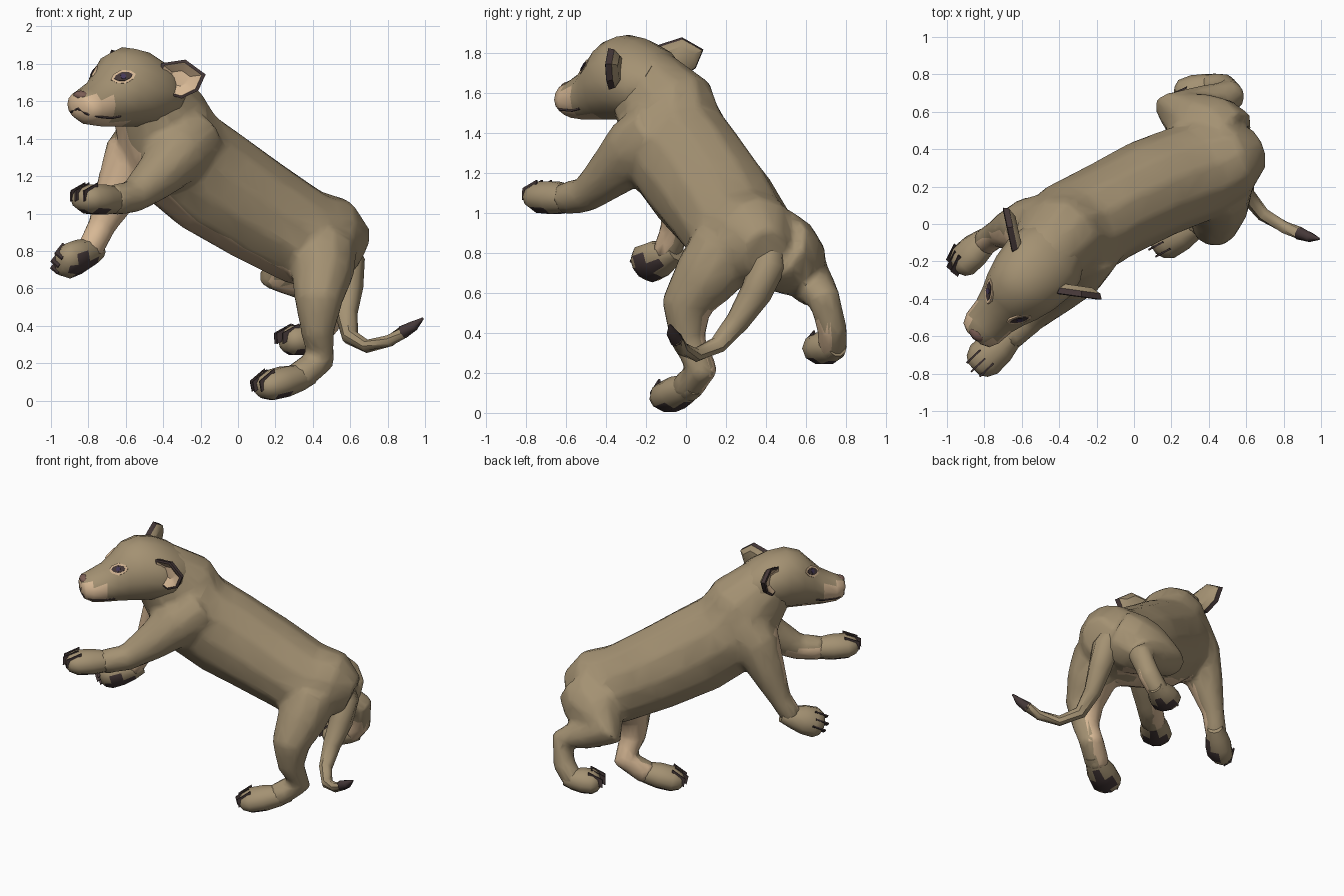
import bpy, bmesh, math
from mathutils import Vector as V, Matrix

if "Cube" in bpy.data.objects:
    bpy.data.objects.remove(bpy.data.objects["Cube"])

def mat(name, c):
    m = bpy.data.materials.new(name)
    m.diffuse_color = (*c, 1)
    m.use_nodes = True
    m.node_tree.nodes["Principled BSDF"].inputs["Base Color"].default_value = m.diffuse_color
    return m

FUR = mat("fur", (.37, .285, .17))
CREAM = mat("cream", (.68, .48, .30))
DARK = mat("dark", (.06, .04, .04))
NOSE = mat("nose", (.20, .11, .09))
IRIS = mat("iris", (.06, .04, .10))

def select(ob):
    bpy.ops.object.select_all(action='DESELECT')
    ob.select_set(True)
    bpy.context.view_layer.objects.active = ob

def finish(name, bm, mats, angle=45):
    bmesh.ops.recalc_face_normals(bm, faces=bm.faces)
    me = bpy.data.meshes.new(name)
    bm.to_mesh(me)
    bm.free()
    for m in mats:
        me.materials.append(m)
    ob = bpy.data.objects.new(name, me)
    bpy.context.collection.objects.link(ob)
    select(ob)
    bpy.ops.object.shade_smooth_by_angle(angle=math.radians(angle))
    return ob

def loft(bm, rings):
    vs = [[bm.verts.new(p) for p in r] for r in rings]
    n = len(vs[0])
    for a, b in zip(vs, vs[1:]):
        for i in range(n):
            bm.faces.new((a[i], a[(i + 1) % n], b[(i + 1) % n], b[i]))
    bm.faces.new(vs[0][::-1])
    bm.faces.new(vs[-1])

def tube(bm, secs, side=None, n=10):
    """Loft ellipses (x, y, z, half width, half height) along a path."""
    pts = [V(s[:3]) for s in secs]
    rings = []
    for i, s in enumerate(secs):
        a, b = pts[max(i - 1, 0)], pts[min(i + 1, len(pts) - 1)]
        t = (b - a).normalized()
        lat = V(side) - t * t.dot(V(side)) if side else V((0, 0, 1)).cross(t)
        lat.normalize()
        up = t.cross(lat)
        w, h = s[3], s[-1]
        rings.append([pts[i] + lat * w * math.cos(k * math.tau / n) + up * h * math.sin(k * math.tau / n)
                      for k in range(n)])
    loft(bm, rings)

# torso, neck and limbs fused into one skin
torso = [(.65, .40, .80, .12, .13), (.54, .36, .85, .22, .23), (.36, .29, .87, .27, .265),
         (.10, .19, 1.02, .275, .285), (-.15, .06, 1.18, .27, .305), (-.34, -.05, 1.33, .28, .30),
         (-.42, -.10, 1.51, .24, .275), (-.53, -.23, 1.68, .19, .19)]
legs = [
    [(-.22, -.12, 1.42, .17), (-.32, -.25, 1.32, .17), (-.43, -.37, 1.20, .13), (-.56, -.50, 1.09, .09), (-.68, -.61, 1.07, .085)],
    [(-.45, .0, 1.46, .16), (-.56, -.02, 1.30, .165), (-.65, -.03, 1.10, .12), (-.73, -.05, .93, .077), (-.80, -.10, .79, .075)],
    [(.45, .20, .82, .19), (.45, .10, .68, .17), (.43, .0, .53, .13), (.425, .01, .36, .09), (.44, .08, .22, .085), (.31, -.005, .115, .085)],
    [(.50, .43, .84, .2), (.42, .49, .79, .205), (.31, .54, .75, .18), (.21, .60, .69, .12), (.38, .63, .64, .115), (.52, .69, .57, .085), (.48, .73, .42, .077), (.39, .735, .31, .075)]]
bm = bmesh.new()
tube(bm, torso, n=12)
for leg in legs:
    tube(bm, leg, side=(-.3, .95, 0))
body = finish("body_and_legs", bm, [FUR, CREAM])
for kind, props in (('REMESH', dict(mode='VOXEL', voxel_size=.02)), ('SMOOTH', dict(iterations=8)),
                    ('DECIMATE', dict(ratio=.12))):
    m = body.modifiers.new(kind.lower(), kind)
    for k, v in props.items():
        setattr(m, k, v)
    bpy.ops.object.modifier_apply(modifier=m.name)
bpy.ops.object.shade_smooth_by_angle(angle=math.radians(50))
# pale belly, chest and inner legs
right, up, mid = V((-.42, .9, 0)).normalized(), V((.45, .21, .86)), V((.1, .19, 1.02))
for f in body.data.polygons:
    d = f.center - mid
    s = d.dot(right)
    inner = f.normal.dot(right) * (1 if s > 0 else -1) < -.35 and d.dot(up) < -.2 and f.center.z < 1.1
    belly = f.normal.dot(up) < -.85 and abs(s) < .2
    chest = f.center.x < -.5 and f.normal.y < -.25 and f.center.y > -.28 and .85 < f.center.z < 1.5
    f.material_index = int(inner or belly or chest)

# paws with dark pads and toe slits
def paw(name, a, b, roll=(0, 0, 1)):
    a, b = V(a), V(b)
    d = (b - a).normalized()
    lat = V(roll).cross(d).normalized()
    u = d.cross(lat)
    bm = bmesh.new()
    secs = [(*a.lerp(b, t), w, h) for t, w, h in
            ((-.15, .05, .05), (.12, .075, .072), (.45, .10, .085), (.78, .105, .082), (.95, .08, .06), (1.03, .045, .03))]
    tube(bm, secs, side=lat)
    bmesh.ops.recalc_face_normals(bm, faces=bm.faces)
    for f in bm.faces:
        c = (f.calc_center_median() - a).dot(d) / (b - a).length
        f.material_index = 1 if f.normal.dot(u) < -.85 and c > .25 else 0
    for off in (-.05, 0, .05):
        r = bmesh.ops.create_cube(bm, size=1)["verts"]
        c = a.lerp(b, .93 - 1.0 * abs(off)) + lat * off + u * .036
        for v in r:
            v.co = c + d * v.co.x * .10 + lat * v.co.y * .010 + u * (v.co.z * .058 - v.co.x * .045)
        for f in {f for v in r for f in v.link_faces}:
            f.material_index = 1
    finish(name, bm, [FUR, DARK])

paw("front_left_paw", (-.63, -.56, 1.07), (-.85, -.77, 1.08))
paw("front_right_paw", (-.77, -.07, .80), (-.95, -.23, .73), (-.1, .75, .6))
paw("hind_left_paw", (.36, .02, .13), (.11, -.12, .066), (-.15, -.1, 1))
paw("hind_right_paw", (.43, .745, .33), (.24, .655, .32))

# tail and its dark tip
def simple_tube(name, secs, m, n=8):
    bm = bmesh.new()
    tube(bm, secs, side=(.6, -.5, .62), n=n)
    return finish(name, bm, [m])

simple_tube("tail", [(.53, .43, .88, .07), (.59, .41, .74, .09), (.59, .35, .60, .08), (.58, .26, .46, .06), (.60, .16, .34, .045),
                     (.69, .05, .29, .036), (.81, -.02, .32, .034), (.89, -.05, .37, .034)], FUR)
simple_tube("tail_tip", [(.88, -.048, .365, .036), (.94, -.07, .40, .028), (.99, -.08, .44, .006)], DARK)

# head, built along its own forward axis (forward, left, up)
fwd = V((-.68, -.73, 0)).normalized()
left = V((.73, -.68, -.10)).normalized()
HM = Matrix.Translation((-.55, -.28, 0)) @ Matrix((fwd, left, V((0, 0, 1)))).transposed().to_4x4()
prof = [(-.24, .16, 1.77, 1.52), (-.16, .21, 1.825, 1.485), (-.06, .225, 1.87, 1.47), (.05, .21, 1.89, 1.465),
        (.15, .18, 1.86, 1.465), (.22, .15, 1.79, 1.465), (.29, .128, 1.72, 1.465), (.38, .118, 1.67, 1.475),
        (.43, .095, 1.65, 1.50), (.45, .05, 1.63, 1.54)]
bm = bmesh.new()
loft(bm, [[HM @ V((s, w * math.cos(k * math.tau / 14), (t + b) / 2 + (t - b) / 2 * math.sin(k * math.tau / 14)))
           for k in range(14)] for s, w, t, b in prof])
for f in bm.faces:
    p = HM.inverted() @ f.calc_center_median()
    f.material_index = int((p.x > .29 and p.z < 1.63) or (p.x > .1 and p.z < 1.49))
head = finish("head", bm, [FUR, CREAM])

def snap(p):
    _, loc, nor, _ = head.closest_point_on_mesh(HM @ V(p))
    return loc, nor

# almond eyes in layers, outer corner raised
def eye_layer(name, p, w, h, lift, m, tilt):
    loc, nor = snap(p)
    x = V((0, 0, 1)).cross(nor).normalized()
    x = Matrix.Rotation(tilt, 3, nor) @ x
    y = nor.cross(x)
    bm = bmesh.new()
    loft(bm, [[loc + nor * z + x * w * math.cos(k * math.tau / 8) + y * h * math.sin(k * math.tau / 8)
               * (1 if k % 2 == 0 else .85) for k in range(8)] for z in (-.02, lift)])
    finish(name, bm, [m])

for sgn, tag in ((1, "left"), (-1, "right")):
    e, tilt = (.215, sgn * .115, 1.745), sgn * .25
    eye_layer(tag + "_eyelid", e, .07, .042, .003, CREAM, tilt)
    eye_layer(tag + "_eye", e, .052, .027, .006, DARK, tilt)
    eye_layer(tag + "_iris", e, .016, .018, .009, IRIS, tilt)
    # mouth line running back along the muzzle
    pts = [snap(q)[0] for q in ((.46, 0, 1.56), (.44, sgn * .06, 1.535), (.38, sgn * .11, 1.52),
                                (.30, sgn * .13, 1.50), (.24, sgn * .14, 1.515))]
    simple_tube(tag + "_mouth_line", [(*q, .007) for q in pts], DARK, 5)
    # cupped ear: back, dark rim, pale hollow
    out = [(-.03, 1.67), (.0, 1.82), (.13, 1.85), (.24, 1.78), (.20, 1.69), (.11, 1.64)]
    cen = V((.09, 1.745))
    bm = bmesh.new()
    rings = []
    for scale, depth in ((.6, -.055), (.92, -.03), (1, 0), (.86, .004), (.4, -.035)):
        ring = []
        for q in out:
            u, z = cen + (V(q) - cen) * scale
            ring.append(HM @ V((-.03 - u * .57 + depth * .82, sgn * (.165 + u * .82 + depth * .57), z)))
        rings.append(ring)
    loft(bm, rings)
    bm.faces.ensure_lookup_table()
    for i, f in enumerate(bm.faces):
        f.material_index = 0 if i < 6 or i == 24 else 1 if i < 18 else 2
    finish(tag + "_ear", bm, [FUR, DARK, CREAM], 35)

# nose pad
bm = bmesh.new()
bmesh.ops.create_icosphere(bm, subdivisions=2, radius=1,
                           matrix=HM @ Matrix.Translation((.42, 0, 1.63)) @ Matrix.Diagonal((.035, .05, .027, 1)))
finish("nose", bm, [NOSE])
